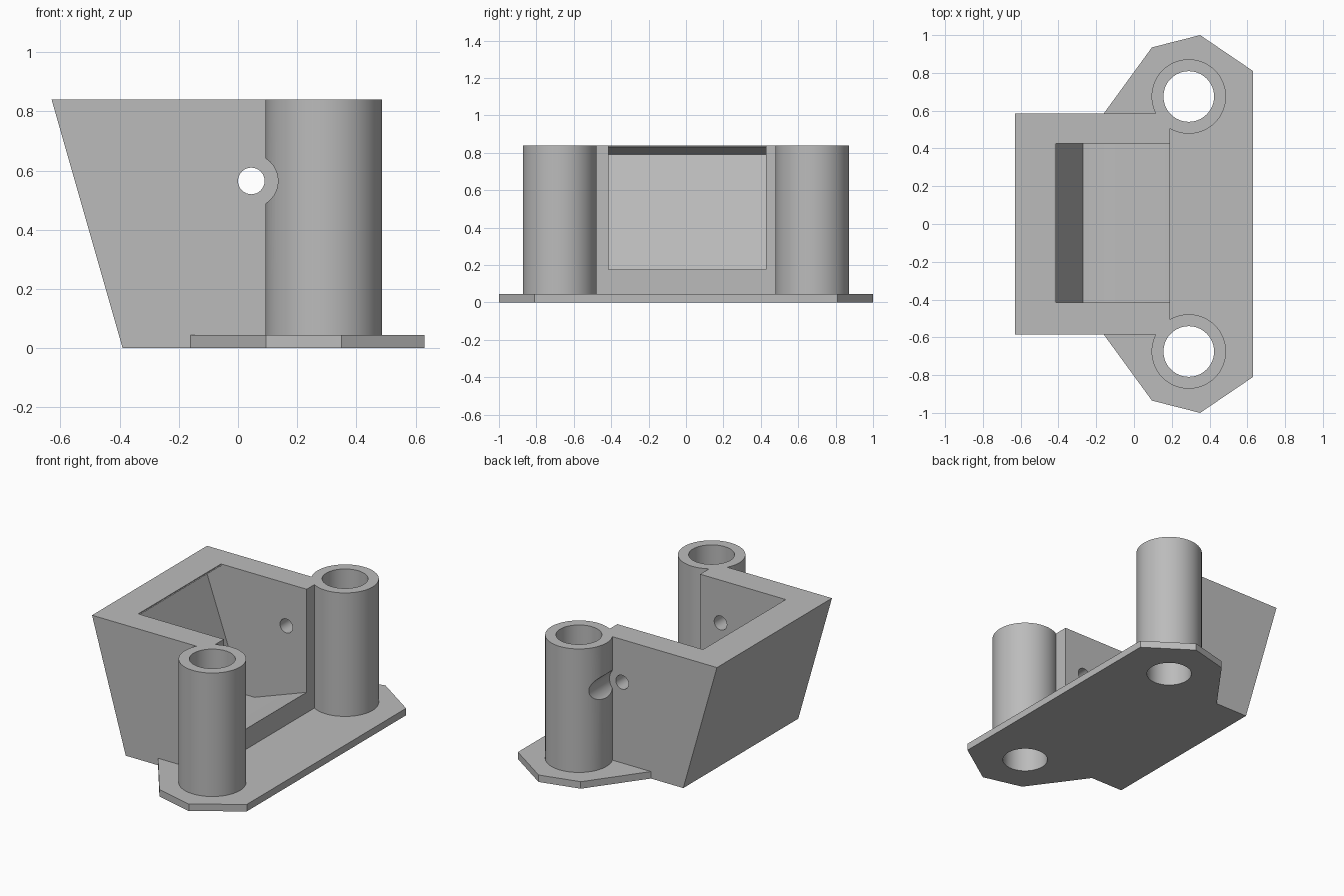
import bpy, bmesh, math
from mathutils import Matrix, Vector

cube = bpy.data.objects.get("Cube")
if cube:
    bpy.data.objects.remove(cube, do_unlink=True)

grey = bpy.data.materials.new("plain grey")
grey.use_nodes = True
colour = (0.5, 0.5, 0.5, 1)
grey.diffuse_color = colour
grey.node_tree.nodes["Principled BSDF"].inputs["Base Color"].default_value = colour

HEIGHT = 0.84
PLATE = 0.045
WALL_Y = 0.585
TUBE_X, TUBE_Y = 0.29, 0.675


def finish(name, bm):
    bmesh.ops.recalc_face_normals(bm, faces=bm.faces)
    mesh = bpy.data.meshes.new(name)
    bm.to_mesh(mesh)
    bm.free()
    mesh.materials.append(grey)
    obj = bpy.data.objects.new(name, mesh)
    bpy.context.collection.objects.link(obj)
    return obj


def prism(name, outline, offset):
    """Extrude a closed outline of 3D points along an offset."""
    bm = bmesh.new()
    face = bm.faces.new([bm.verts.new(p) for p in outline])
    moved = bmesh.ops.extrude_face_region(bm, geom=[face])["geom"]
    verts = [v for v in moved if isinstance(v, bmesh.types.BMVert)]
    bmesh.ops.translate(bm, verts=verts, vec=offset)
    return finish(name, bm)


def cylinder(name, radius, start, end, sides=64):
    """Round bar between two points."""
    start, end = Vector(start), Vector(end)
    axis = end - start
    turn = axis.to_track_quat("Z", "Y").to_matrix().to_4x4()
    bm = bmesh.new()
    bmesh.ops.create_cone(bm, cap_ends=True, segments=sides, radius1=radius,
                          radius2=radius, depth=axis.length,
                          matrix=Matrix.Translation((start + end) / 2) @ turn)
    return finish(name, bm)


def combine(target, other, operation):
    mod = target.modifiers.new(operation.lower(), "BOOLEAN")
    mod.operation = operation
    mod.solver = "EXACT"
    mod.object = other
    other.hide_render = True
    bpy.context.view_layer.objects.active = target
    bpy.ops.object.modifier_apply(modifier=mod.name)
    bpy.data.objects.remove(other, do_unlink=True)


# Holder body with a leaning back wall
side = [(-0.39, 0), (0.19, 0), (0.19, HEIGHT), (-0.63, HEIGHT)]
bracket = prism("holder_bracket", [(x, -WALL_Y, z) for x, z in side],
                (0, 2 * WALL_Y, 0))

# Tilted pocket, open at the top and right side
tilt = math.radians(19.5)
along = Vector((math.cos(tilt), 0, math.sin(tilt)))
up = Vector((-math.sin(tilt), 0, math.cos(tilt)))
corner = Vector((-0.26, -0.415, 0.017))
pocket = prism("pocket_cutter",
               [corner, corner + along, corner + along + up * 0.82, corner + up * 0.82],
               (0, 0.842, 0))
combine(bracket, pocket, "DIFFERENCE")
# Clear the rest of the opening above the tilted pocket
mouth = prism("mouth_cutter",
              [(-0.42, -0.415, 0.835), (0.3, -0.415, 0.5),
               (0.3, -0.415, 1), (-0.42, -0.415, 1)], (0, 0.842, 0))
combine(bracket, mouth, "DIFFERENCE")

# Base plate with a pointed ear at each end
half = [(0.63, 0.81), (0.35, 1.0), (0.095, 0.935), (-0.16, WALL_Y), (-0.3, WALL_Y)]
outline = half + [(x, -y) for x, y in reversed(half)]
plate = prism("base_plate", [(x, y, 0) for x, y in outline], (0, 0, PLATE))
combine(bracket, plate, "UNION")

# Upright tubes, with a sunk clearance for each cross hole
for s in (-1, 1):
    tube = cylinder("tube", 0.197, (TUBE_X, s * TUBE_Y, 0), (TUBE_X, s * TUBE_Y, HEIGHT))
    combine(bracket, tube, "UNION")
for s in (-1, 1):
    bore = cylinder("bore_cutter", 0.134, (TUBE_X, s * TUBE_Y, -0.2),
                    (TUBE_X, s * TUBE_Y, 1.1))
    combine(bracket, bore, "DIFFERENCE")
    sink = cylinder("sink_cutter", 0.09, (0.045, s * WALL_Y, 0.565),
                    (0.045, s * 1.1, 0.565))
    combine(bracket, sink, "DIFFERENCE")

# Cross hole through both side walls
pin = cylinder("pin_hole_cutter", 0.045, (0.045, -1.2, 0.565), (0.045, 1.2, 0.565), 32)
combine(bracket, pin, "DIFFERENCE")

bpy.ops.object.select_all(action="DESELECT")
bracket.select_set(True)
bpy.context.view_layer.objects.active = bracket
bpy.ops.object.shade_smooth_by_angle(angle=math.radians(30))
